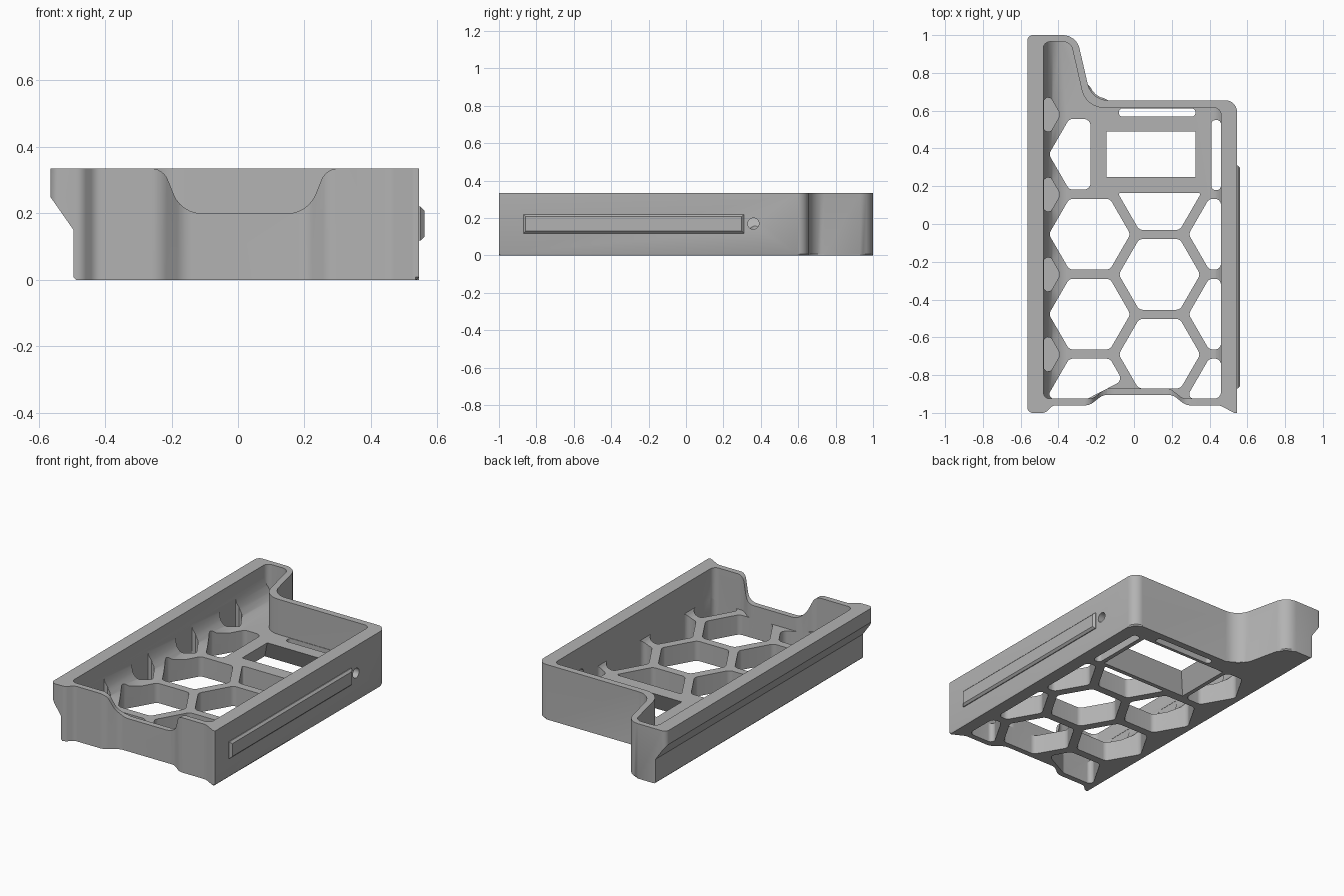
import bpy, bmesh, math
from mathutils import Vector

cube = bpy.data.objects.get("Cube")
if cube:
    bpy.data.objects.remove(cube, do_unlink=True)

grey = bpy.data.materials.new("plastic_grey")
grey.use_nodes = True
colour = (0.45, 0.45, 0.45, 1)
grey.diffuse_color = colour
grey.node_tree.nodes["Principled BSDF"].inputs["Base Color"].default_value = colour

TOP, FLOOR = 0.335, 0.12


def rounded(points, radius=0.035, steps=6):
    """Round polygon corners; a corner may carry its own radius as third value."""
    out = []
    n = len(points)
    for i, corner in enumerate(points):
        p = Vector(corner[:2])
        a = Vector(points[i - 1][:2]) - p
        b = Vector(points[(i + 1) % n][:2]) - p
        r = corner[2] if len(corner) > 2 else radius
        half = a.angle(b) / 2
        reach = min(r / math.tan(half), a.length * 0.48, b.length * 0.48)
        r = reach * math.tan(half)
        if r < 0.002:
            out.append(p)
            continue
        a.normalize()
        b.normalize()
        centre = p + (a + b).normalized() * (r / math.sin(half))
        v1, v2 = p + a * reach - centre, p + b * reach - centre
        out += [centre + v1.lerp(v2, k / steps).normalized() * r for k in range(steps + 1)]
    return out


def clip(points, nx, ny, limit):
    """Keep the part of a convex polygon where nx*x + ny*y <= limit."""
    out = []
    for i, p in enumerate(points):
        q = points[(i + 1) % len(points)]
        dp, dq = nx * p[0] + ny * p[1] - limit, nx * q[0] + ny * q[1] - limit
        if dp <= 0:
            out.append(p)
        if dp * dq < 0:
            out.append(Vector(p).lerp(Vector(q), dp / (dp - dq)))
    return out


def add_prism(bm, low, high, z0, z1, axis="z"):
    """Loft between two equal outlines, along z, or along y from an xz outline."""
    def place(p, h):
        return (p[0], p[1], h) if axis == "z" else (p[0], h, p[1])
    lo = [bm.verts.new(place(p, z0)) for p in low]
    hi = [bm.verts.new(place(p, z1)) for p in high]
    n = len(lo)
    faces = [bm.faces.new(lo), bm.faces.new(hi)]
    for i in range(n):
        j = (i + 1) % n
        faces.append(bm.faces.new((lo[i], lo[j], hi[j], hi[i])))
    return faces


def finish(bm, name):
    bmesh.ops.recalc_face_normals(bm, faces=bm.faces)
    mesh = bpy.data.meshes.new(name)
    bm.to_mesh(mesh)
    bm.free()
    mesh.materials.append(grey)
    obj = bpy.data.objects.new(name, mesh)
    bpy.context.collection.objects.link(obj)
    return obj


def prism(name, points, z0, z1, axis="z", high=None):
    bm = bmesh.new()
    add_prism(bm, points, high or points, z0, z1, axis)
    return finish(bm, name)


def activate(obj):
    bpy.ops.object.select_all(action="DESELECT")
    obj.select_set(True)
    bpy.context.view_layer.objects.active = obj


def boolean(target, tool, operation="DIFFERENCE"):
    tool.hide_render = True
    activate(target)
    mod = target.modifiers.new("cut", "BOOLEAN")
    mod.operation, mod.solver, mod.object = operation, "EXACT", tool
    bpy.ops.object.modifier_apply(modifier=mod.name)
    bpy.data.objects.remove(tool, do_unlink=True)


def rect(x0, x1, y0, y1):
    return [(x0, y0), (x1, y0), (x1, y1), (x0, y1)]


# Outer shell
outline = rounded([
    (-0.565, -1.0, 0.03), (-0.47, -1.0, 0.04), (-0.43, -0.96, 0.04),
    (-0.235, -0.96, 0.07), (-0.165, -0.905, 0.07), (0.205, -0.905, 0.07),
    (0.275, -0.96, 0.07), (0.455, -0.96, 0.06), (0.53, -1.0, 0.02),
    (0.545, -1.0, 0.0), (0.545, 0.655, 0.06), (-0.225, 0.655, 0.11),
    (-0.305, 1.0, 0.09), (-0.565, 1.0, 0.03)])
bm = bmesh.new()
base = add_prism(bm, outline, outline, 0, TOP)[0]
bmesh.ops.bevel(bm, geom=list(base.edges), offset=0.008, segments=1, affect="EDGES")
tray = finish(bm, "tray_body")

# Undercut below the overhanging rail
undercut = [(-0.7, -0.1), (-0.487, -0.1), (-0.487, 0.0), (-0.495, 0.008),
            (-0.495, 0.15), (-0.565, 0.25), (-0.7, 0.25)]
boolean(tray, prism("undercut", undercut, -1.2, 1.2, "y"))

# Hollow interior with curved feet along the long walls
inner = rounded([
    (-0.48, -0.925), (-0.22, -0.925, 0.06), (-0.15, -0.87, 0.06),
    (0.19, -0.87, 0.06), (0.26, -0.925, 0.06), (0.46, -0.925),
    (0.46, 0.615), (-0.255, 0.615, 0.12), (-0.335, 0.965, 0.05), (-0.48, 0.965)])
cavity = prism("cavity", inner, 0.05, 0.5)
right_foot = [(0.40 + 0.07 * math.sin(t), FLOOR + 0.07 - 0.07 * math.cos(t))
              for t in (k * math.pi / 12 for k in range(7))]
section = [(-0.6, 0.6), (-0.6, 0.26), (-0.48, 0.26), (-0.472, 0.21), (-0.455, 0.17),
           (-0.43, 0.137), (-0.39, FLOOR)] + right_foot + [(0.6, 0.19), (0.6, 0.6)]
boolean(cavity, prism("section", section, -1.2, 1.2, "y"), "INTERSECT")
boolean(tray, cavity)

# Honeycomb floor openings
PITCH, STEP, RADIUS = 0.423, 0.37, 0.216


def hexagon(column, y):
    x = -0.235 + column * STEP
    return [Vector((x + RADIUS * math.cos(k * math.pi / 3),
                    y + RADIUS * math.sin(k * math.pi / 3))) for k in range(6)]


holes = bmesh.new()
for column, first, count in ((0, -0.9, 4), (1, -0.69, 3), (2, -0.9, 3)):
    for row in range(count):
        shape = clip(hexagon(column, first + row * PITCH), 1, 0, 0.46)
        shape = clip(shape, 0, -1, 0.925)
        if column == 0 and row == 0:
            shape = clip(shape, 0.46, -0.89, 0.71)
        if column == 0 and row == 3:
            shape = clip(shape, 1, 0, -0.23)
        if column == 1:
            shape = clip(clip(shape, 0, 1, 0.165), 0, -1, 0.87)
        shape = rounded(shape)
        add_prism(holes, shape, shape, -0.1, 0.3)

# Half-hexagon pockets along the left wall
for row in range(4):
    shape = rounded(clip(hexagon(-1, -0.69 + row * PITCH), -1, 0, 0.478), 0.03)
    add_prism(holes, shape, shape, 0.06, 0.24)

# Slots beside the window
for shape in (rounded(rect(0.41, 0.46, 0.18, 0.55), 0.02),
              rounded(rect(-0.08, 0.325, 0.568, 0.612), 0.02)):
    add_prism(holes, shape, shape, -0.1, 0.22)
boolean(tray, finish(holes, "floor_openings"))

# Window flaring towards the underside
boolean(tray, prism("window", rect(-0.205, 0.385, 0.19, 0.55), -0.002, FLOOR + 0.002,
                    high=rect(-0.145, 0.325, 0.25, 0.49)))

# Dip in the front wall
dip = rounded([(-0.30, 0.5, 0), (-0.30, TOP, 0), (-0.225, TOP, 0.06), (-0.17, 0.2, 0.09),
               (0.21, 0.2, 0.09), (0.265, TOP, 0.06), (0.34, TOP, 0), (0.34, 0.5, 0)])
boolean(tray, prism("front_dip", dip, -1.2, -0.85, "y"))

# Round hole through the right wall
bm = bmesh.new()
bmesh.ops.create_cone(bm, cap_ends=True, segments=32, radius1=0.03, radius2=0.03, depth=0.3)
drill = finish(bm, "drill")
drill.rotation_euler = (0, math.pi / 2, 0)
drill.location = (0.52, 0.36, 0.17)
bpy.context.view_layer.update()
boolean(tray, drill)

# Raised side rail
bm = bmesh.new()
rail_outline = rect(0.53, 0.562, -0.87, 0.31)
add_prism(bm, rail_outline, rail_outline, 0.118, 0.22)
edges = [e for e in bm.edges if all(v.co.x > 0.55 for v in e.verts)]
bmesh.ops.bevel(bm, geom=edges, offset=0.012, segments=1, affect="EDGES")
rail = finish(bm, "side_rail")

for obj in (tray, rail):
    activate(obj)
    bpy.ops.object.shade_smooth_by_angle(angle=math.radians(30))
